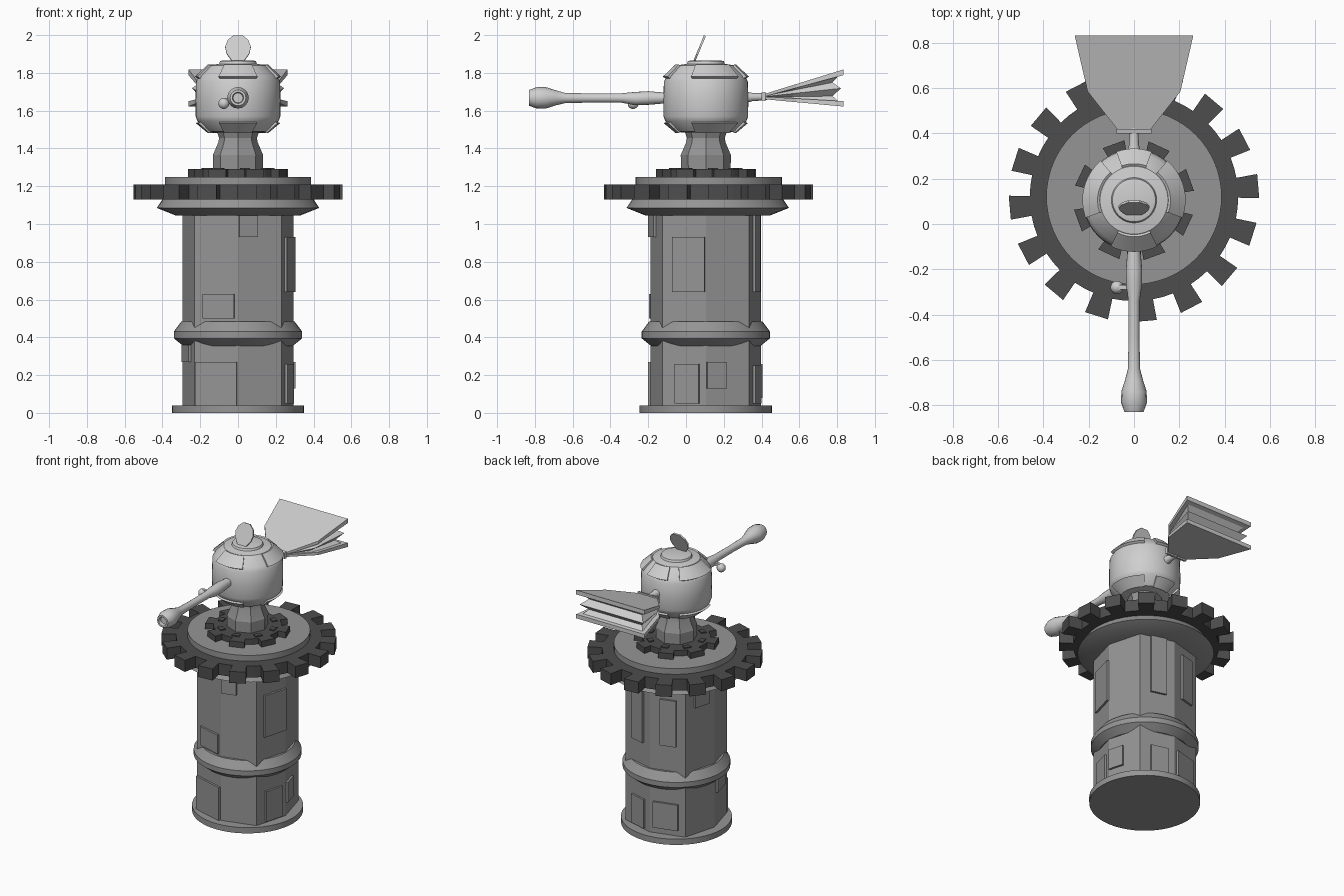
import bpy, bmesh, math
from mathutils import Vector

if "Cube" in bpy.data.objects:
    bpy.data.objects.remove(bpy.data.objects["Cube"])

CY = 0.105    # centre line of tower and head
GY = 0.12     # centre line of the gear stack


def material(name, v):
    m = bpy.data.materials.new(name)
    m.diffuse_color = (v, v, v, 1)
    m.use_nodes = True
    m.node_tree.nodes["Principled BSDF"].inputs["Base Color"].default_value = m.diffuse_color
    return m


LIGHT = material("light grey", 0.62)
MID = material("mid grey", 0.30)
DARK = material("dark grey", 0.075)


def make(name, verts, faces, mat, smooth=None):
    me = bpy.data.meshes.new(name)
    me.from_pydata([tuple(v) for v in verts], [], faces)
    bm = bmesh.new()
    bm.from_mesh(me)
    bmesh.ops.recalc_face_normals(bm, faces=bm.faces)
    bm.to_mesh(me)
    bm.free()
    me.materials.append(mat)
    ob = bpy.data.objects.new(name, me)
    bpy.context.collection.objects.link(ob)
    if smooth:
        bpy.ops.object.select_all(action='DESELECT')
        ob.select_set(True)
        bpy.context.view_layer.objects.active = ob
        bpy.ops.object.shade_smooth_by_angle(angle=math.radians(smooth))
    return ob


def loft(name, rings, mat, smooth=None):
    """Join closed rings of equal size and cap both ends."""
    n = len(rings[0])
    verts = [v for r in rings for v in r]
    faces = [(k * n + i, k * n + (i + 1) % n, (k + 1) * n + (i + 1) % n, (k + 1) * n + i)
             for k in range(len(rings) - 1) for i in range(n)]
    faces += [tuple(range(n)), tuple(range((len(rings) - 1) * n, len(rings) * n))]
    return make(name, verts, faces, mat, smooth)


def polar(r, a, z, cy=CY):
    """Angle is measured from the front, turning to the right."""
    return Vector((r * math.sin(a), cy - r * math.cos(a), z))


def lathe(name, profile, mat, n=48, cy=CY, smooth=30):
    return loft(name, [[polar(r, math.tau * i / n, z, cy) for i in range(n)]
                       for r, z in profile], mat, smooth)


def gear(name, teeth, root, tip, half, phase, z0, z1, cy):
    outline = []
    step = math.tau / teeth
    for k in range(teeth):
        a = math.radians(phase) + k * step
        h = math.radians(half)
        outline += [(root, a - h), (tip, a - h), (tip, a + h), (root, a + h), (root, a + step / 2)]
    return loft(name, [[polar(r, a, z, cy) for r, a in outline] for z in (z0, z1)], DARK)


# Tower: eight-sided shaft with rounded-square plan
corner = [polar(0.293 if i % 2 == 0 else 0.325, i * math.pi / 4, 0) for i in range(8)]
loft("tower_shaft", [[c + Vector((0, 0, z)) for c in corner] for z in (0.02, 1.07)], MID)
lathe("tower_base", [(0.35, 0), (0.35, 0.04)], MID)
lathe("tower_band", [(0.29, 0.355), (0.34, 0.395), (0.34, 0.43), (0.30, 0.484)], MID)
lathe("tower_flare", [(0.33, 1.045), (0.43, 1.085), (0.40, 1.13)], MID, cy=GY - 0.005)

# Wall panels: (wall number, start, end along wall, bottom, top)
panels = [(7, .2, .92, .5, .63), (0, .02, .45, .93, 1.05), (1, .24, .98, .64, .93),
          (7, .03, .98, .04, .27), (6, .1, .7, .27, .36), (2, .02, .47, .13, .27),
          (5, .3, .8, .92, 1.05), (3, .3, .75, .64, 1.05), (4, .3, .75, .66, .98),
          (4, .1, .8, .08, .26), (1, .3, .85, .05, .26), (3, .3, .8, .05, .25)]
for w, t0, t1, z0, z1 in panels:
    a, b = corner[w], corner[(w + 1) % 8]
    d = (b - a).normalized()
    out = Vector((-d.y, d.x, 0))
    if out.dot(a - Vector((0, CY, 0))) < 0:
        out = -out
    rings = []
    for o in (-0.01, 0.014):
        rings.append([a.lerp(b, t) + out * o + Vector((0, 0, z))
                      for t, z in ((t0, z0), (t1, z0), (t1, z1), (t0, z1))])
    loft("wall_panel", rings, MID)

# Gear stack on top of the tower
gear("large_gear", 16, 0.46, 0.553, 5.5, 5, 1.13, 1.21, GY)
lathe("gear_plate", [(0.387, 1.2), (0.387, 1.25)], MID, n=64, cy=GY)
gear("small_gear", 8, 0.215, 0.268, 11, 20, 1.25, 1.29, CY)
for k in range(8):
    a = k * math.pi / 4 + 0.2
    loft("gear_stud", [[polar(r, a + s, z) for r, s in
                        ((.16, -.13), (.195, -.13), (.195, .13), (.16, .13))]
                       for z in (1.28, 1.297)], DARK)

# Neck and barrel head
lathe("neck", [(0.13, 1.25), (0.133, 1.365), (0.105, 1.43), (0.10, 1.455), (0.115, 1.5)], MID, n=8, smooth=20)
lathe("head", [(0.13, 1.485), (0.16, 1.49), (0.215, 1.545), (0.224, 1.57), (0.225, 1.66),
               (0.222, 1.755), (0.205, 1.785), (0.15, 1.84), (0.10, 1.848), (0.095, 1.862),
               (0.08, 1.866)], LIGHT, smooth=35)

# Raised plates on the upper and lower shoulders of the head
for centre, half in ((0, 27), (105, 35), (-105, 35), (180, 20)):
    for name, (ra, za), (rb, zb), dz in (("upper_plate", (.222, 1.772), (.155, 1.836), .008),
                                         ("lower_plate", (.217, 1.54), (.155, 1.488), -.006)):
        rings = []
        for s in range(9):
            a = math.radians(centre - half + half * s / 4)
            rings.append([polar(ra - .02, a, za - dz), polar(ra + .006, a, za + dz),
                          polar(rb + .006, a, zb + dz), polar(rb - .02, a, zb - dz)])
        loft(name, rings, LIGHT, 30)

# Leaning leaf on the lid
leaf = [(0.03, 0), (0.06, 0.3), (0.068, 0.55), (0.055, 0.8), (0.025, 0.98)]
outline = [(x, t) for x, t in leaf] + [(-x, t) for x, t in reversed(leaf)]
loft("lid_leaf", [[Vector((x, 0.042 + 0.058 * t + o, 1.86 + 0.14 * t - o * 0.4)) for x, t in outline]
                  for o in (-0.004, 0.006)], LIGHT)


def tube(name, path, mat, n=16, smooth=40):
    """Round bar along y: (y, z, radius)."""
    return loft(name, [[Vector((r * math.cos(math.tau * i / n), y, z + r * math.sin(math.tau * i / n)))
                        for i in range(n)] for y, z, r in path], mat, smooth)


# Front nozzle arm with bulb end and side ball
tube("nozzle_arm", [(-.05, 1.667, .03), (-.13, 1.667, .03), (-.2, 1.667, .036), (-.27, 1.664, .035),
                    (-.34, 1.667, .025), (-.5, 1.667, .024), (-.64, 1.667, .027), (-.69, 1.668, .04),
                    (-.74, 1.668, .056), (-.79, 1.668, .057), (-.83, 1.668, .042),
                    (-.83, 1.668, .03), (-.81, 1.668, .026)], LIGHT)
bpy.ops.mesh.primitive_uv_sphere_add(segments=16, ring_count=10, radius=0.029, location=(-.075, -.28, 1.638))
ball = bpy.context.object
ball.name = "side_ball"
ball.data.materials.append(LIGHT)
bpy.ops.object.shade_smooth_by_angle(angle=math.radians(40))
loft("ball_stem", [[Vector((x, -.28 + s, 1.655 + t)) for s, t in ((-.01, -.01), (.01, -.01), (.01, .01), (-.01, .01))]
                   for x in (-.07, 0)], LIGHT)

# Rear pipe and clamp
tube("rear_pipe", [(.3, 1.67, .035), (.35, 1.672, .022), (.43, 1.674, .018)], LIGHT)
loft("rear_clamp", [[Vector((x, y, z)) for y, z in ((.40, 1.655), (.42, 1.65), (.42, 1.7), (.40, 1.695))]
                    for x in (-.078, .078)], LIGHT)

# Bellows: two fanned boards with folded leather between
half_plan = [(0.0, 0.075), (0.40, 0.205), (1.0, 0.262)]


def fan(end_z, start_z, sx=1.0, sy=1.0):
    pts = half_plan + [(t, -w) for t, w in reversed(half_plan)]
    return [Vector((w * sx, .42 + .413 * t * sy, start_z + (end_z - start_z) * t * sy)) for t, w in pts]


loft("bellows_top_board", [fan(1.788, 1.676), fan(1.818, 1.69)], LIGHT)
loft("bellows_bottom_board", [fan(1.622, 1.66), fan(1.65, 1.674)], LIGHT)
folds = 5
loft("bellows_folds", [fan(1.637 + .165 * k / (folds - 1), 1.667 + .016 * k / (folds - 1),
                           *((.93, .97) if k % 2 == 0 else (.78, .86))) for k in range(folds)], LIGHT)
